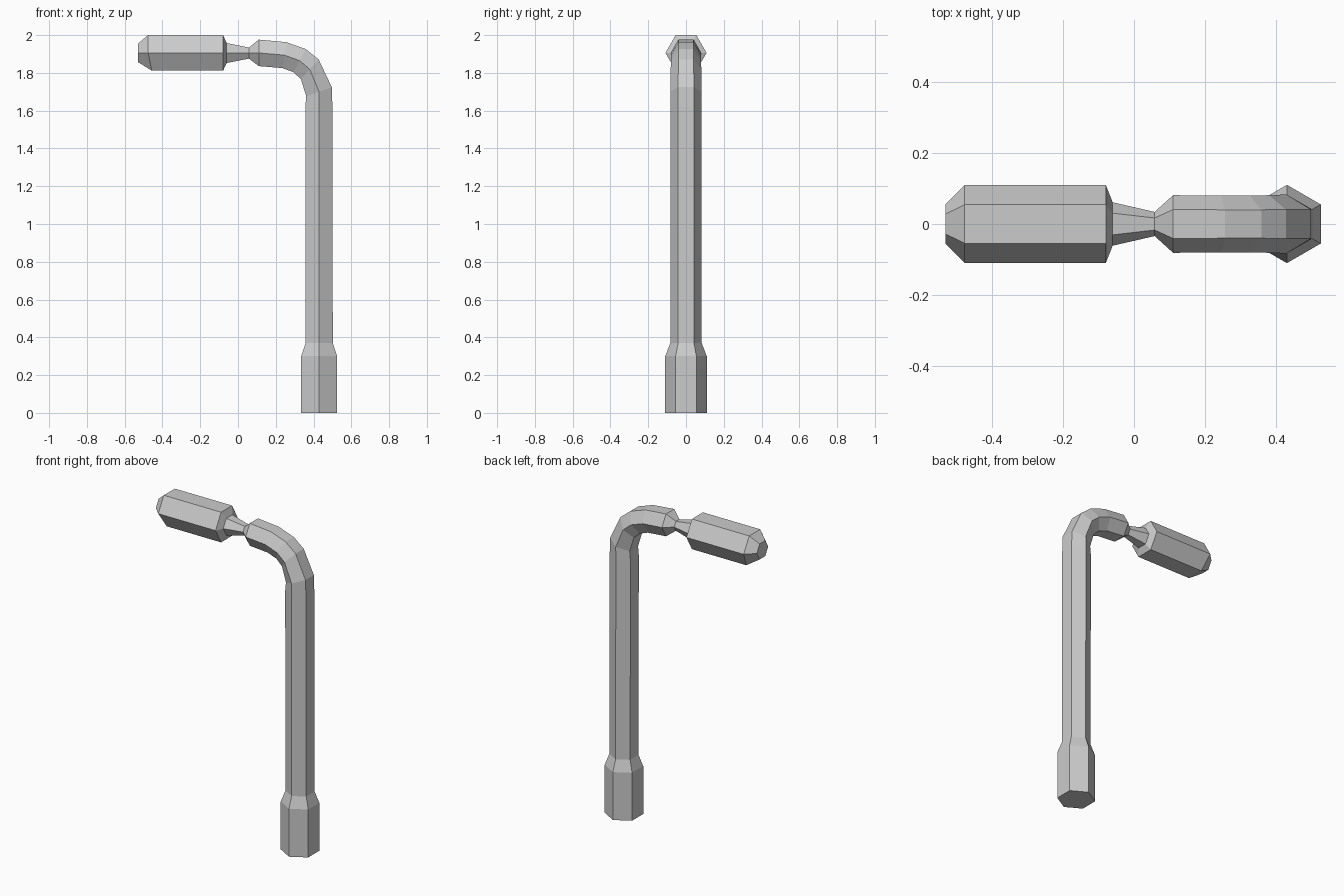
import bpy, bmesh
from math import radians, sin, cos

if "Cube" in bpy.data.objects:
    bpy.data.objects.remove(bpy.data.objects["Cube"])

# Stations along the bar: centre x, centre z, outward direction (degrees from +x in xz), radius
stations = [
    # socket end and straight shaft
    (0.43, 0.00, 0, 0.11), (0.43, 0.30, 0, 0.11), (0.43, 0.37, 0, 0.083),
    (0.428, 1.62, 0, 0.083),
    # bend
    (0.429, 1.70, 20, 0.083), (0.380, 1.819, 48, 0.081), (0.326, 1.865, 62, 0.080),
    (0.245, 1.894, 81, 0.080), (0.11, 1.906, 90, 0.081),
    # narrow neck
    (0.058, 1.905, 90, 0.034), (-0.06, 1.905, 90, 0.061),
    # hexagonal head
    (-0.079, 1.906, 90, 0.109), (-0.476, 1.906, 90, 0.109), (-0.53, 1.906, 90, 0.056),
]

bm = bmesh.new()
rings = []
for x, z, ang, r in stations:
    a = radians(ang)
    ring = []
    for k in range(6):
        t = radians(60 * k)
        out = r * sin(t)
        ring.append(bm.verts.new((x + out * cos(a), r * cos(t), z + out * sin(a))))
    rings.append(ring)

# Slightly longer chamfer on the underside of the head
for v in rings[-2]:
    if v.co.z < 1.85:
        v.co.x += 0.02

# Skin the rings and close both ends
for a, b in zip(rings, rings[1:]):
    for k in range(6):
        j = (k + 1) % 6
        bm.faces.new((a[k], a[j], b[j], b[k]))
bm.faces.new(rings[0])
bm.faces.new(rings[-1])
bmesh.ops.recalc_face_normals(bm, faces=bm.faces)

mesh = bpy.data.meshes.new("bent_hex_wrench")
bm.to_mesh(mesh)
bm.free()
bpy.context.collection.objects.link(bpy.data.objects.new("bent_hex_wrench", mesh))
